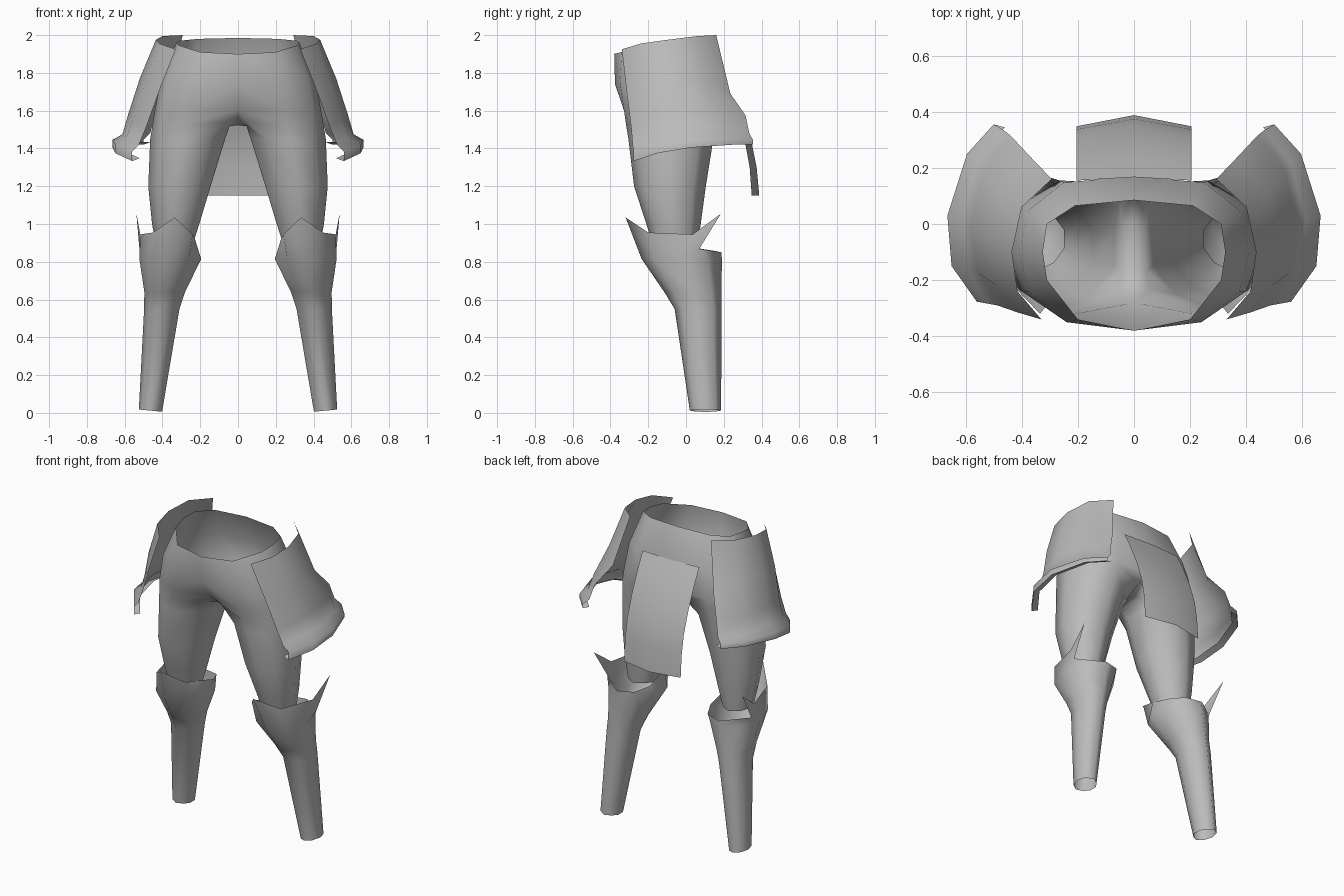
import bpy, math

grey = bpy.data.materials.new("plate grey")
grey.diffuse_color = (0.5, 0.5, 0.5, 1)


def loft(name, rows, closed_from=None, extra=(), angle=45):
    """Skin rows of points (top to bottom, front to outside to back), then mirror in x.
    Rows from index closed_from on are closed rings; extra = (points, faces) to add."""
    verts, starts, faces = [], [], []
    for r in rows:
        starts.append(len(verts))
        verts += r
    for k in range(len(rows) - 1):
        a, b = starts[k], starts[k + 1]
        n = min(len(rows[k]), len(rows[k + 1]))
        closed = closed_from is not None and k >= closed_from
        for i in range(n if closed else n - 1):
            j = (i + 1) % n
            faces.append((a + i, b + i, b + j, a + j))
    if extra:
        verts += extra[0]
        faces += extra[1]
    me = bpy.data.meshes.new(name)
    me.from_pydata(verts, [], faces)
    me.materials.append(grey)
    ob = bpy.data.objects.new(name, me)
    bpy.context.collection.objects.link(ob)
    bpy.ops.object.select_all(action='DESELECT')
    ob.select_set(True)
    bpy.context.view_layer.objects.active = ob
    bpy.ops.object.shade_smooth_by_angle(angle=math.radians(angle))
    m = ob.modifiers.new("Mirror", 'MIRROR')
    m.use_clip = True
    m.merge_threshold = 0.002
    return ob


# Nine-sided leg section, fitted to a box
SECTION = [(-.6, -.75), (.05, -1), (.7, -.7), (1, 0), (.75, .65),
           (.05, 1), (-.6, .72), (-1, .3), (-1, -.3)]


def ring(x0, x1, y0, y1, z, tilt=0):
    cx, cy, rx, ry = (x0 + x1) / 2, (y0 + y1) / 2, (x1 - x0) / 2, (y1 - y0) / 2
    return [(cx + u * rx, cy + v * ry, z + u * tilt) for u, v in SECTION]


# Trousers: waist, hips, flat crotch, then the thigh
waist = [(0, -.38, 1.9), (.2, -.34, 1.91), (.31, -.2, 1.945), (.325, -.1, 1.96),
         (.31, 0, 1.97), (.21, .065, 1.98), (0, .085, 1.985)]
hips = [(0, -.376, 1.74), (.24, -.35, 1.75), (.375, -.24, 1.76), (.41, -.1, 1.76),
        (.375, .05, 1.77), (.25, .148, 1.78), (0, .17, 1.78)]
crotch = [(0, -.28, 1.605), (.25, -.328, 1.6), (.4, -.24, 1.6), (.44, -.09, 1.6),
          (.4, .07, 1.6), (.26, .155, 1.6), (0, .14, 1.6), (0, .0, 1.523), (0, -.17, 1.523)]
leg_top = [(.048, -.235, 1.54), (.25, -.318, 1.53), (.405, -.235, 1.53), (.452, -.085, 1.53),
           (.41, .07, 1.53), (.262, .155, 1.53), (.05, .1, 1.54), (.045, 0, 1.518), (.045, -.17, 1.518)]
thigh = [ring(.068, .465, -.305, .145, 1.45), ring(.145, .475, -.275, .105, 1.2),
         ring(.205, .455, -.21, .078, 1.0), ring(.25, .43, -.165, .058, .86)]
loft("trousers", [waist, hips, crotch, leg_top] + thigh, closed_from=2, angle=70)

# Greaves with a pointed knee and an outer spike, open at both ends
rim = [(.24, -.2, .945), (.335, -.32, 1.035), (.45, -.2, .955), (.517, .035, .945),
       (.522, .07, .868), (.37, .187, .85), (.265, .155, .857), (.22, .06, .872), (.228, -.1, .92)]
shin = [ring(.195, .522, -.235, .19, .815), ring(.28, .496, -.115, .188, .64),
        ring(.31, .497, -.06, .188, .55), ring(.402, .525, .02, .186, .012, .006)]
spike = ([(.538, .185, 1.055)], [(3, 4, 45)])
loft("greave", [rim] + shin, closed_from=0, extra=spike, angle=70)

# Hip guards: bulging sheet that flares into a rolled rim
guard_top = [(.33, -.34, 1.925), (.415, -.24, 1.955), (.435, -.1, 1.975),
             (.4, .06, 1.995), (.293, .16, 2.0)]
guard_mid = [(.415, -.315, 1.71), (.495, -.215, 1.74), (.52, -.06, 1.77),
             (.475, .115, 1.75), (.365, .235, 1.69)]
guard_fold = [(.487, -.29, 1.51), (.555, -.175, 1.55), (.583, -.02, 1.575),
              (.54, .18, 1.57), (.44, .315, 1.575)]
guard_low = [(.525, -.283, 1.42), (.592, -.16, 1.455), (.612, .01, 1.475),
             (.56, .215, 1.475), (.465, .335, 1.48)]
roll = [(.56, -.277, 1.385), (.65, -.15, 1.42), (.665, .03, 1.445),
        (.595, .25, 1.45), (.5, .355, 1.445)]
under = [(x, y, z - d) for (x, y, z), d in zip(roll, (.052, .045, .04, .03, .025))]
inner = [(x - .04, y * .97, z + .015) for x, y, z in under]
loft("hip_guard", [guard_top, guard_mid, guard_fold, guard_low, roll, under, inner], angle=65)

# Back flap emerging from the hips
flap = [[(.205, y, z), (0, y + d, z)] for y, z, d in
        [(.155, 1.8, .012), (.207, 1.7, .022), (.268, 1.56, .03), (.315, 1.42, .035),
         (.337, 1.3, .037), (.348, 1.15, .04)]]
loft("back_flap", flap)
